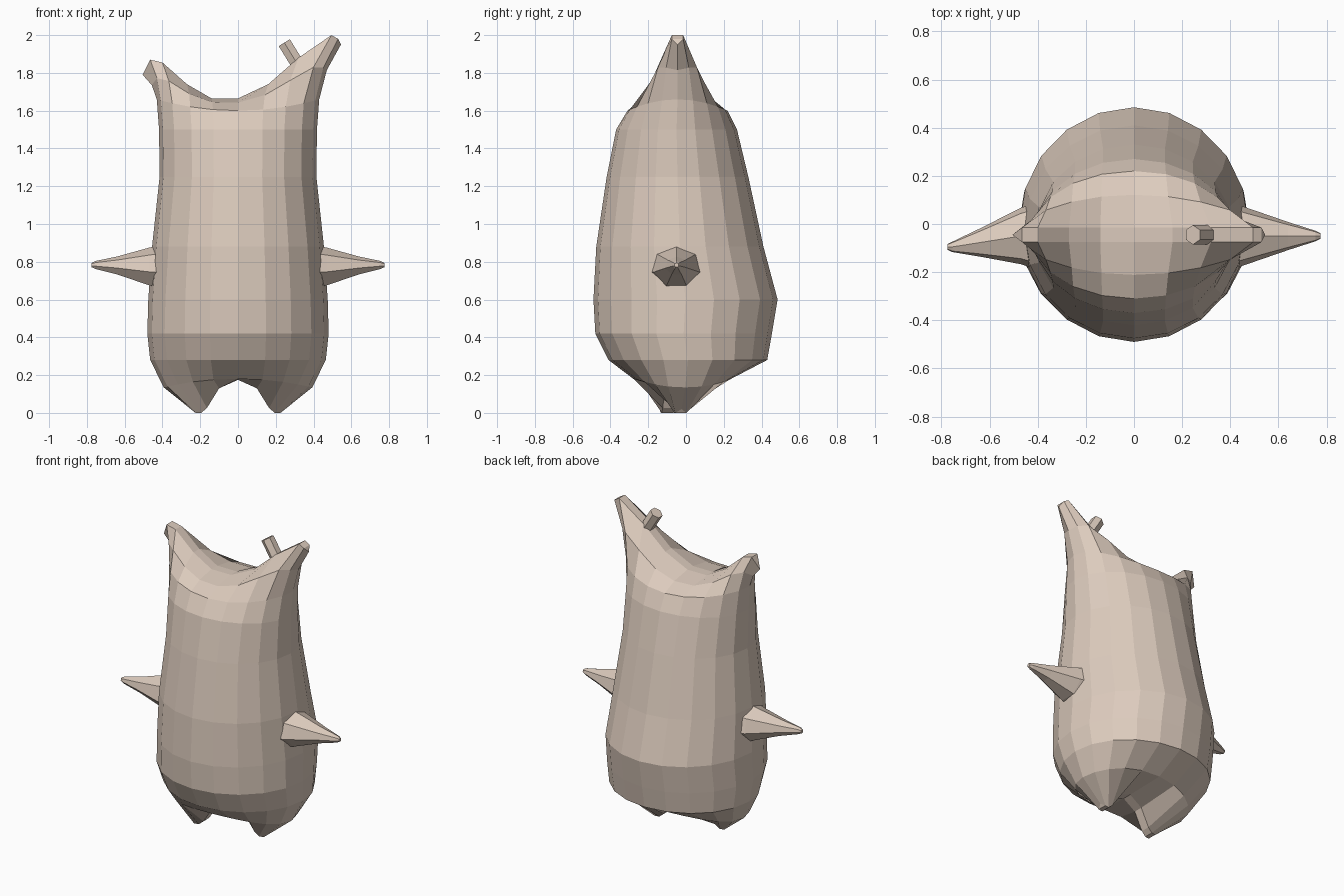
import bpy, bmesh, math
from mathutils import Vector

if "Cube" in bpy.data.objects:
    bpy.data.objects.remove(bpy.data.objects["Cube"])

N = 20  # columns round the body
H = N // 2
tan = bpy.data.materials.new("tan")
tan.diffuse_color = (0.72, 0.60, 0.51, 1)
tan.use_nodes = True
tan.node_tree.nodes["Principled BSDF"].inputs["Base Color"].default_value = tan.diffuse_color


def loft(name, rings, strip_caps=False):
    """Skin a stack of equal rings; close ends with a fan-free cap or a front/back strip."""
    bm = bmesh.new()
    vs = [[bm.verts.new(p) for p in ring] for ring in rings]
    n = len(rings[0])
    for a, b in zip(vs, vs[1:]):
        for j in range(n):
            k = (j + 1) % n
            bm.faces.new((a[j], a[k], b[k], b[j]))
    for ring in (vs[0], vs[-1]):
        if strip_caps:
            h = n // 2
            for k in range(h):
                quad = [ring[k], ring[k + 1], ring[n - k - 1], ring[(n - k) % n]]
                bm.faces.new(list(dict.fromkeys(quad)))
        else:
            bm.faces.new(ring)
    bmesh.ops.recalc_face_normals(bm, faces=bm.faces)
    me = bpy.data.meshes.new(name)
    bm.to_mesh(me)
    bm.free()
    me.materials.append(tan)
    ob = bpy.data.objects.new(name, me)
    bpy.context.collection.objects.link(ob)
    return ob


def ellipse(z, rx, yf, yb, lift=0.0):
    """Body ring, optionally raised at its left and right ends."""
    out = []
    for j in range(N):
        a = 2 * math.pi * j / N
        c, s = math.cos(a), math.sin(a)
        out.append(Vector((rx * c, (yf + yb) / 2 + (yb - yf) / 2 * s, z + lift * c * c)))
    return out


def crest(points, half, ymid, slope=0.0):
    """Narrow closing ring running along x: points from right to left."""
    out = []
    for j in range(N):
        k = min(j, N - j)
        x, z = points[k]
        side = 0 if k in (0, H) else (1 if j < H else -1)
        out.append(Vector((x, ymid + slope * x + side * half, z)))
    return out


def between(r0, r1, fx, fy, fz, dz=0.0):
    return [Vector((p.x + (q.x - p.x) * fx, p.y + (q.y - p.y) * fy,
                    p.z + (q.z - p.z) * fz + dz)) for p, q in zip(r0, r1)]


# Body: rounded base with two foot bumps, tall trunk, saddle top with two horns
foot = [(.24, .02), (.225, .0), (.195, .0), (.165, .025), (.10, .13)]
feet = crest(foot + [(0, .175)] + [(-x, z) for x, z in reversed(foot)], .03, -.065, .17)
base = ellipse(.28, .465, -.41, .43)
lower = between(base, feet, .32, .42, .55)
for j, p in enumerate(lower):  # keep belly edge above the feet
    p.z = .18 - .045 * math.cos(2 * math.pi * j / N) ** 2
trunk = [ellipse(*r) for r in (
    (.42, .48, -.48, .455), (.60, .475, -.49, .485), (.88, .455, -.475, .41),
    (1.25, .415, -.42, .33), (1.50, .418, -.37, .27))]
rim = ellipse(1.60, .43, -.31, .22, .06)
ridge = crest([(.545, 1.95), (.53, 1.98), (.495, 2.0), (.32, 1.88), (.16, 1.74),
               (0, 1.665), (-.14, 1.665), (-.27, 1.74), (-.40, 1.855),
               (-.465, 1.87), (-.505, 1.79)], .03, -.045)
upper = between(rim, ridge, .35, .42, .5, .01)
loft("body", [feet, lower, base] + trunk + [rim, upper, ridge], True)


# Arms: tapering seven-sided spikes
def arm(name, side, tip_y):
    rings = []
    for x, y, z, ry, rz in ((.40, -.05, .77, .145, .12), (.47, -.05, .77, .12, .105),
                            (.64, -.05 + (tip_y + .05) * .6, .778, .06, .05),
                            (.755, tip_y, .782, .022, .022), (.775, tip_y, .782, .012, .012)):
        rings.append([Vector((side * x, y + ry * math.sin(2 * math.pi * i / 7),
                              z + rz * math.cos(2 * math.pi * i / 7))) for i in range(7)])
    loft(name, rings)


arm("right_arm", 1, -.05)
arm("left_arm", -1, -.095)

# Small stub on the taller horn
start, end = Vector((.325, -.045, 1.83)), Vector((.245, -.045, 1.96))
d = (end - start).normalized()
u, w = Vector((0, 1, 0)), d.cross(Vector((0, 1, 0)))
loft("horn_stub", [[c + .04 * (u * math.cos(math.pi * i / 3) + w * math.sin(math.pi * i / 3))
                    for i in range(6)] for c in (start, end)])
